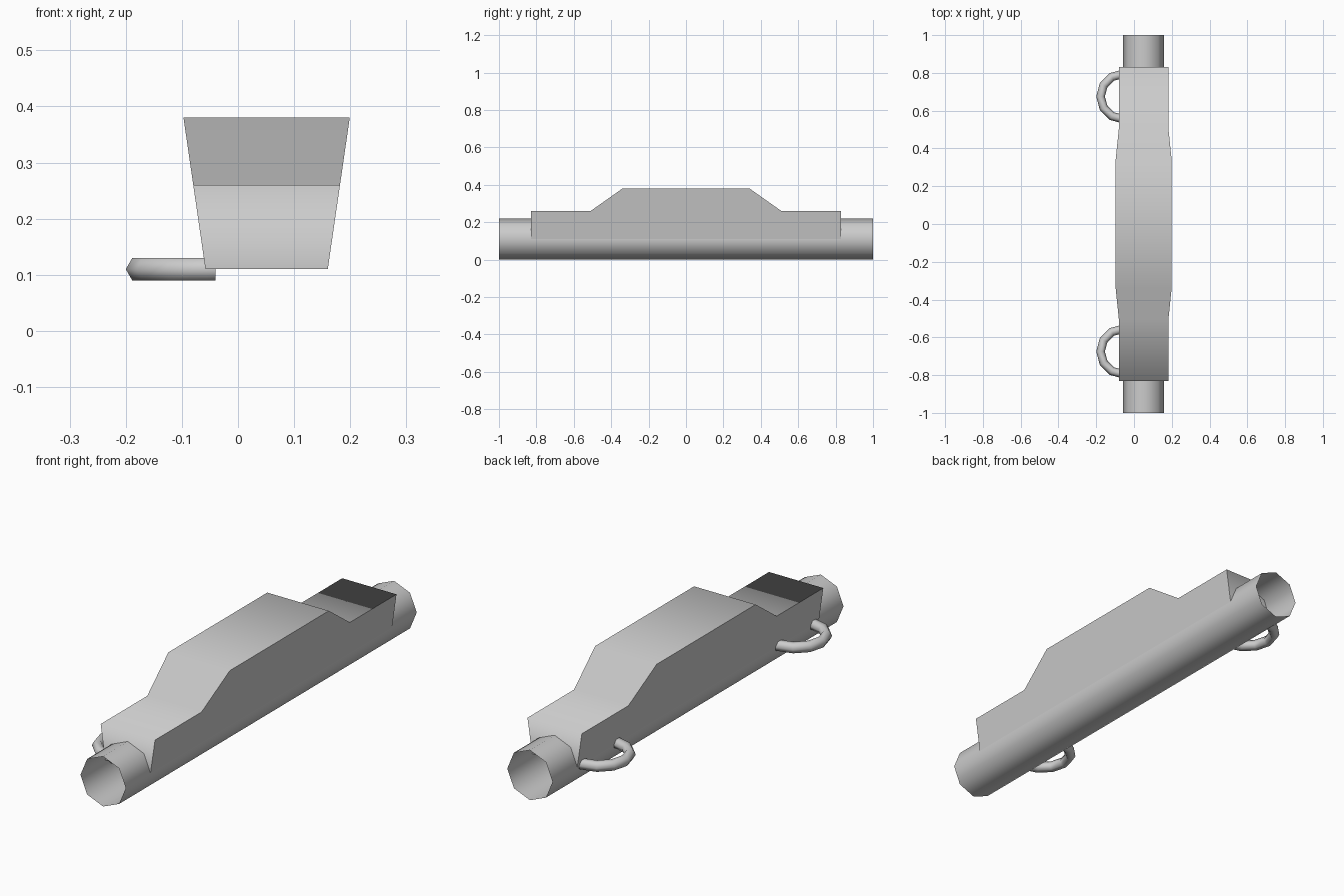
import bpy, bmesh, math
from mathutils import Vector

cube = bpy.data.objects.get("Cube")
if cube:
    bpy.data.objects.remove(cube, do_unlink=True)

GREY = (0.6, 0.6, 0.6, 1)
grey = bpy.data.materials.new("plain grey")
grey.use_nodes = True
grey.diffuse_color = GREY
grey.node_tree.nodes["Principled BSDF"].inputs["Base Color"].default_value = GREY

AXIS_X, AXIS_Z, RADIUS = 0.051, 0.11, 0.109


def finish(name, bm):
    """Turn a bmesh into a smooth grey object."""
    for face in bm.faces:
        face.smooth = True
    mesh = bpy.data.meshes.new(name)
    bm.to_mesh(mesh)
    bm.free()
    mesh.materials.append(grey)
    obj = bpy.data.objects.new(name, mesh)
    bpy.context.collection.objects.link(obj)
    return obj


def loft(bm, rings):
    """Skin a list of closed rings, leaving the ends open."""
    loops = [[bm.verts.new(p) for p in ring] for ring in rings]
    for a, b in zip(loops, loops[1:]):
        for i in range(len(a)):
            j = (i + 1) % len(a)
            bm.faces.new((a[i], a[j], b[j], b[i]))


# Thin open eight-sided pipe running the full length
bm = bmesh.new()
angles = [i * math.tau / 8 for i in range(8)]
loft(bm, [[(AXIS_X + RADIUS * math.cos(a), y, AXIS_Z + RADIUS * math.sin(a))
           for a in angles] for y in (1, -1)])
bmesh.ops.recalc_face_normals(bm, faces=bm.faces)
finish("pipe", bm)

# Raised housing: stepped side profile whose walls flare outwards with height
half = [(0.83, AXIS_Z), (0.83, 0.26), (0.51, 0.26), (0.34, 0.38)]
profile = half + [(-y, z) for y, z in reversed(half)]
bm = bmesh.new()
sides = []
for s in (-1, 1):
    sides.append([bm.verts.new((AXIS_X + s * (RADIUS + 0.145 * (z - AXIS_Z)), y, z))
                  for y, z in profile])
walls = [bm.faces.new(side) for side in sides]
left, right = sides
count = len(profile)
for i in range(count):
    j = (i + 1) % count
    bm.faces.new((left[i], left[j], right[j], right[i]))
bmesh.ops.recalc_face_normals(bm, faces=bm.faces)
for wall in walls:
    for edge in wall.edges:
        edge.smooth = False
# The underside is open to the pipe
floor = [f for f in bm.faces if f.normal.z < -0.9]
bmesh.ops.delete(bm, geom=floor, context="FACES_ONLY")
finish("housing", bm)


# Hooped handles on one side, a half ring with short straight ends
def handle(name, y):
    centre = Vector((-0.057, y, AXIS_Z))
    up = Vector((0, 0, 1))
    stations = []
    for i in range(7):
        a = math.radians(90 + 30 * i)
        out = Vector((math.cos(a), math.sin(a), 0))
        stations.append((centre + out * 0.12, out))
    stub = Vector((0.017, 0, 0))
    stations.insert(0, (stations[0][0] + stub, stations[0][1]))
    stations.append((stations[-1][0] + stub, stations[-1][1]))
    rings = [[p + 0.023 * (math.cos(u) * out + math.sin(u) * up)
              for u in (k * math.tau / 6 for k in range(6))]
             for p, out in stations]
    bm = bmesh.new()
    loft(bm, rings)
    bmesh.ops.recalc_face_normals(bm, faces=bm.faces)
    finish(name, bm)


handle("front_handle", -0.675)
handle("back_handle", 0.675)
